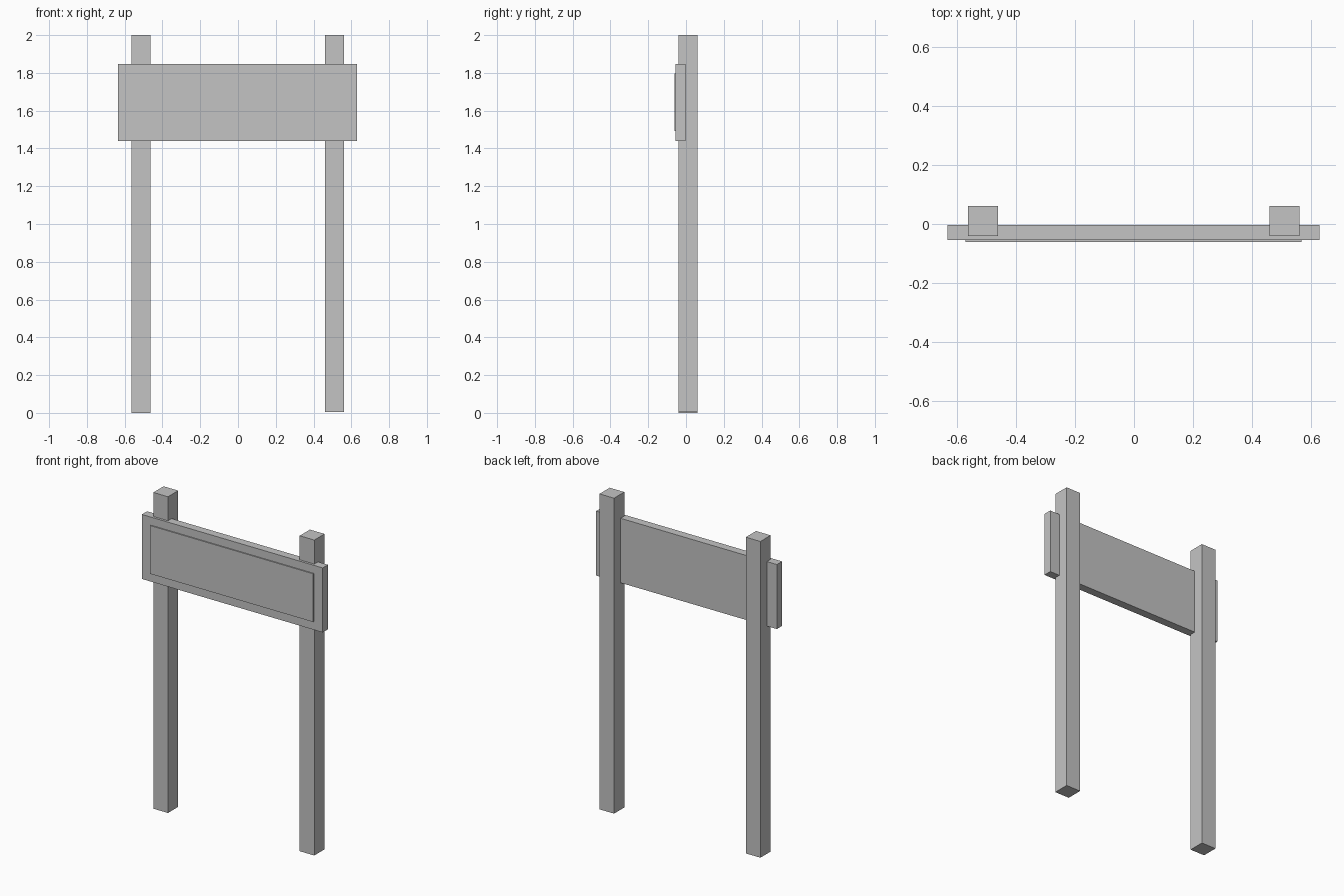
import bpy

cube = bpy.data.objects.get("Cube")
if cube:
    bpy.data.objects.remove(cube, do_unlink=True)

GREY = (0.55, 0.55, 0.55, 1)
grey = bpy.data.materials.new("plain grey")
grey.use_nodes = True
grey.diffuse_color = GREY
grey.node_tree.nodes["Principled BSDF"].inputs["Base Color"].default_value = GREY


def box(name, low, high):
    """Flat-sided box between two opposite corners."""
    bpy.ops.mesh.primitive_cube_add(size=1)
    obj = bpy.context.object
    obj.name = obj.data.name = name
    for v in obj.data.vertices:
        v.co = [l + (c + 0.5) * (h - l) for c, l, h in zip(v.co, low, high)]
    obj.data.materials.append(grey)
    return obj


# Two square posts
for name, x, foot in (("right_post", -0.513, 0), ("left_post", 0.511, 0.005)):
    box(name, (x - 0.051, -0.04, foot), (x + 0.051, 0.062, 2))

# Sign board let into the front of the posts
box("sign_board", (-0.634, -0.055, 1.44), (0.631, -0.003, 1.848))

# Thin raised panel on the face of the board
box("face_panel", (-0.573, -0.062, 1.492), (0.569, -0.054, 1.797))
